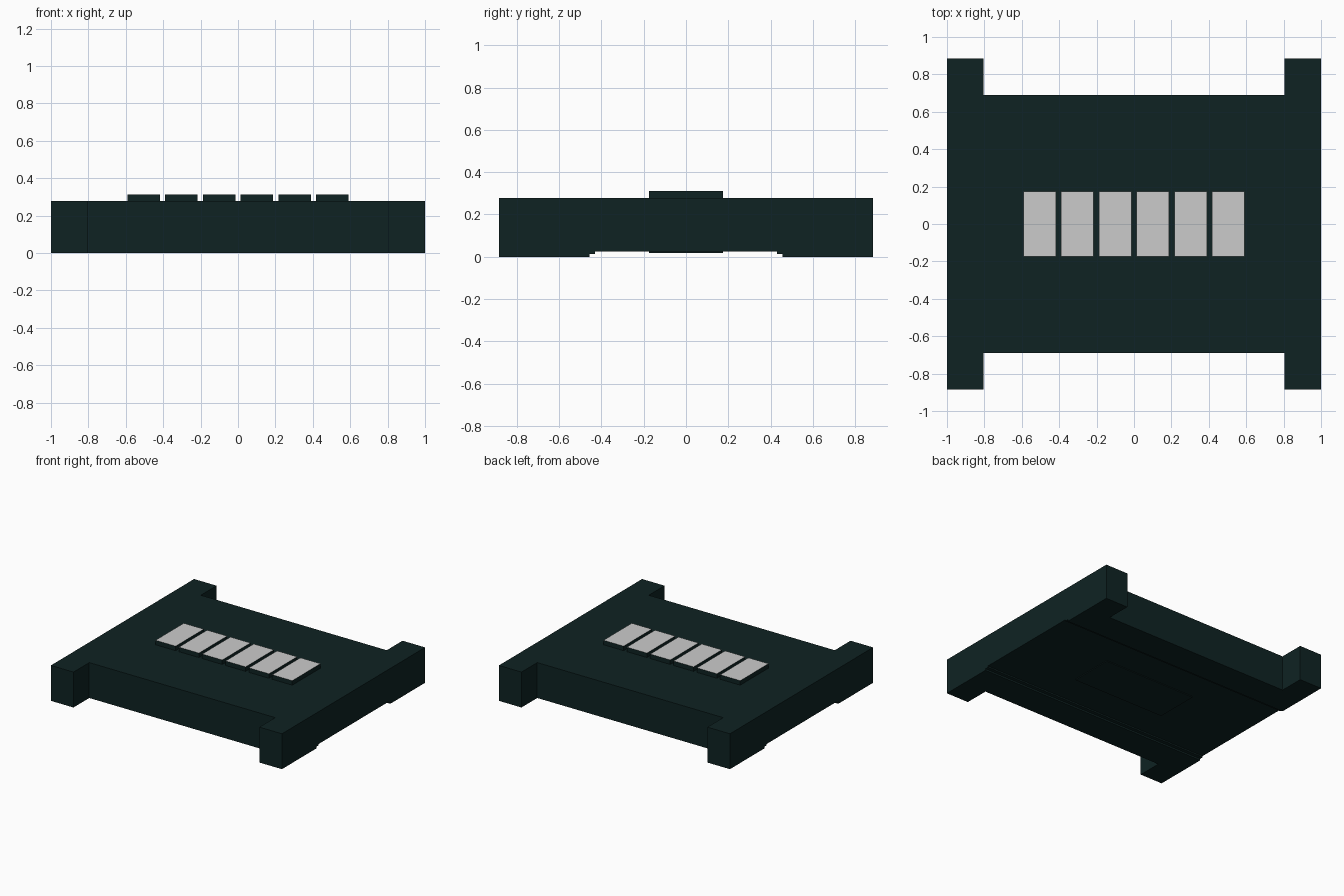
import bpy, bmesh
from mathutils import Vector

if "Cube" in bpy.data.objects:
    bpy.data.objects.remove(bpy.data.objects["Cube"])


def material(name, rgb):
    m = bpy.data.materials.new(name)
    m.diffuse_color = (*rgb, 1)
    m.use_nodes = True
    m.node_tree.nodes["Principled BSDF"].inputs["Base Color"].default_value = m.diffuse_color
    return m


dark = material("dark teal", (0.0045, 0.0165, 0.0165))
pale = material("pale grey", (0.60, 0.60, 0.60))


def prism(name, outline, sweep, mats):
    """Extrude a closed outline of 3D points along a sweep vector."""
    bm = bmesh.new()
    face = bm.faces.new([bm.verts.new(p) for p in outline])
    ext = bmesh.ops.extrude_face_region(bm, geom=[face])
    moved = [g for g in ext["geom"] if isinstance(g, bmesh.types.BMVert)]
    bmesh.ops.translate(bm, verts=moved, vec=Vector(sweep))
    bmesh.ops.recalc_face_normals(bm, faces=bm.faces)
    mesh = bpy.data.meshes.new(name)
    bm.to_mesh(mesh)
    bm.free()
    for m in mats:
        mesh.materials.append(m)
    ob = bpy.data.objects.new(name, mesh)
    bpy.context.collection.objects.link(ob)
    return ob


def box(name, x0, x1, y0, y1, z0, z1, mats):
    return prism(name, [(x0, y0, z0), (x1, y0, z0), (x1, y1, z0), (x0, y1, z0)],
                 (0, 0, z1 - z0), mats)


TOP = 0.277

# H-shaped slab with four corner legs
half = [(1, -0.885), (1, 0.885), (0.805, 0.885), (0.805, 0.69)]
outline = half + [(-0.805, 0.69), (-0.805, 0.885), (-1, 0.885), (-1, -0.885),
                  (-0.805, -0.885), (-0.805, -0.69), (0.805, -0.69), (0.805, -0.885)]
slab = prism("slab", [(x, y, 0) for x, y in outline], (0, 0, TOP), [dark])

# stepped channel across the underside
steps = [(-0.457, -0.1), (0.457, -0.1), (0.457, 0.013), (0.43, 0.013),
         (0.43, 0.024), (-0.43, 0.024), (-0.43, 0.013), (-0.457, 0.013)]
cutter = prism("channel_cutter", [(-1.2, y, z) for y, z in steps], (2.4, 0, 0), [dark])
cutter.hide_render = True
cut = slab.modifiers.new("channel", 'BOOLEAN')
cut.operation = 'DIFFERENCE'
cut.solver = 'EXACT'
cut.object = cutter
bpy.context.view_layer.objects.active = slab
bpy.ops.object.modifier_apply(modifier=cut.name)
bpy.data.objects.remove(cutter)

# thin plate under the middle
box("underside_plate", -0.4, 0.4, -0.175, 0.175, 0.018, 0.03, [dark])

# row of six raised tiles: dark sides, pale tops
for i in range(6):
    cx = (i - 2.5) * 0.202
    tile = box(f"tile_{i + 1}", cx - 0.087, cx + 0.087, -0.175, 0.175,
               TOP - 0.005, 0.312, [dark, pale])
    for p in tile.data.polygons:
        p.material_index = 1 if p.normal.z > 0.9 else 0
